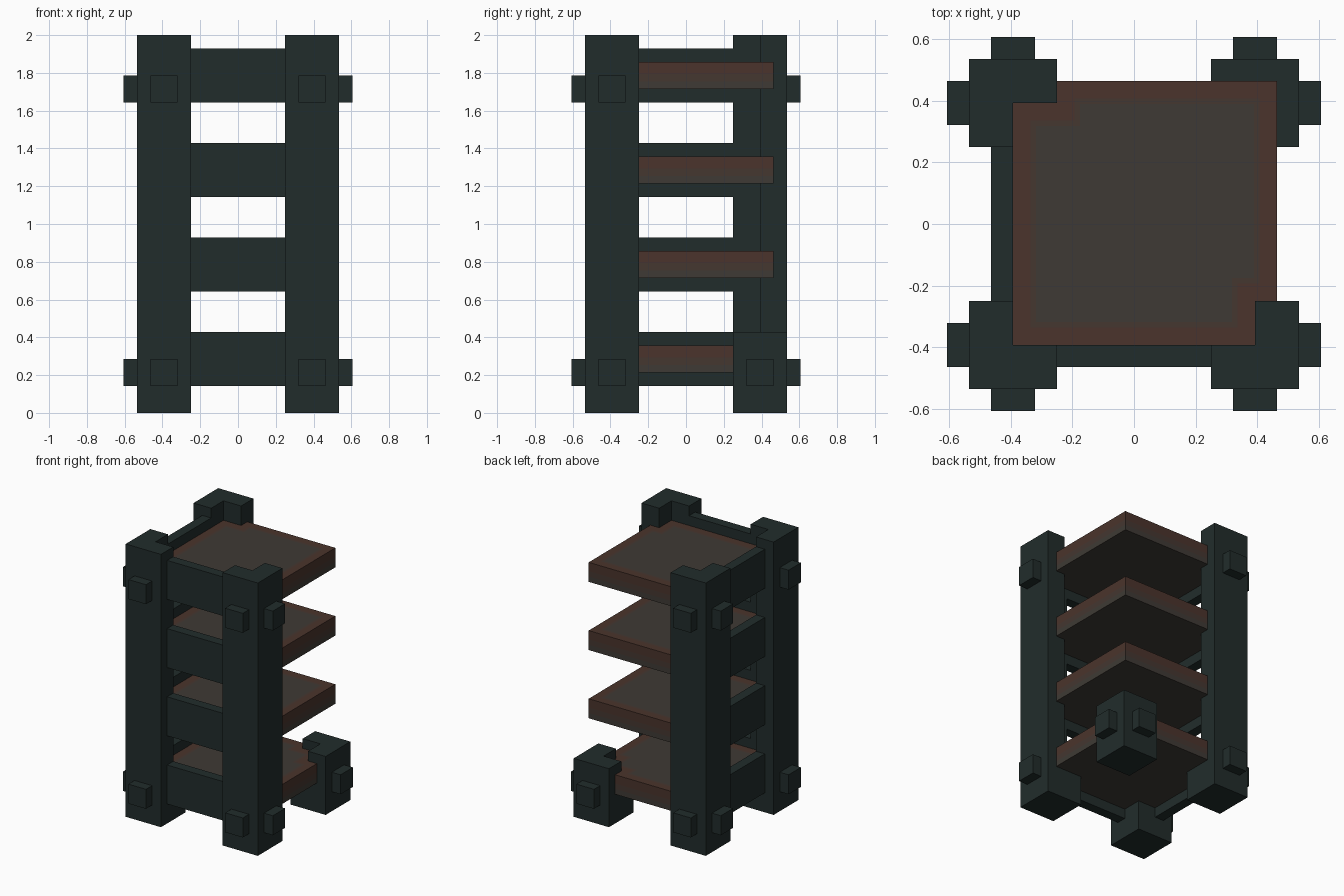
import bpy
import bmesh

if "Cube" in bpy.data.objects:
    bpy.data.objects.remove(bpy.data.objects["Cube"])

U = 2 / 28  # one modelling unit: the rack is 28 units tall


def material(name, color):
    m = bpy.data.materials.new(name)
    m.diffuse_color = (*color, 1)
    m.use_nodes = True
    m.node_tree.nodes["Principled BSDF"].inputs["Base Color"].default_value = m.diffuse_color
    return m


DARK = material("dark_slate_wood", (0.0153, 0.0252, 0.0242))
BROWN = material("red_brown_wood", (0.0690, 0.0340, 0.0250))
MID = material("mid_brown_wood", (0.0590, 0.0380, 0.0300))
GREY = material("grey_brown_wood", (0.0490, 0.0420, 0.0350))


def prism(bm, outline, levels):
    """Extrude an outline through a list of heights; return the top face."""
    rings = [[bm.verts.new((x * U, y * U, z * U)) for x, y in outline] for z in levels]
    n = len(outline)
    for low, high in zip(rings, rings[1:]):
        for i in range(n):
            j = (i + 1) % n
            bm.faces.new((low[i], low[j], high[j], high[i]))
    bm.faces.new(rings[0][::-1])
    return bm.faces.new(rings[-1])


def rect(x0, x1, y0, y1):
    return [(x0, y0), (x1, y0), (x1, y1), (x0, y1)]


def finish(bm, name, mats):
    bmesh.ops.recalc_face_normals(bm, faces=bm.faces[:])
    mesh = bpy.data.meshes.new(name)
    bm.to_mesh(mesh)
    bm.free()
    for m in mats:
        mesh.materials.append(m)
    obj = bpy.data.objects.new(name, mesh)
    bpy.context.collection.objects.link(obj)


def box(name, x0, x1, y0, y1, z0, z1):
    bm = bmesh.new()
    prism(bm, rect(x0, x1, y0, y1), [z0, z1])
    finish(bm, name, [DARK])


# Corner posts: L-shaped column on a square foot, with pegs on the outer faces
L_SHAPE = [(7.5, 7.5), (3.5, 7.5), (3.5, 5.5), (5.5, 5.5), (5.5, 3.5), (7.5, 3.5)]
POSTS = {"front_left": (-1, -1, 28), "front_right": (1, -1, 28),
         "back_left": (-1, 1, 28), "back_right": (1, 1, 6)}
for place, (sx, sy, height) in POSTS.items():
    bm = bmesh.new()
    prism(bm, [(x * sx, y * sy) for x, y in L_SHAPE], [0, height])
    prism(bm, [(x * sx, y * sy) for x, y in rect(3.5, 5.5, 3.5, 5.5)], [0, 3])
    finish(bm, place + "_post", [DARK])
    for label, z in (("lower", 2), ("upper", 23)):
        if z < height:
            box(f"{place}_{label}_side_peg", 7.5 * sx, 8.5 * sx, 4.5 * sy, 6.5 * sy, z, z + 2)
            box(f"{place}_{label}_end_peg", 4.5 * sx, 6.5 * sx, 7.5 * sy, 8.5 * sy, z, z + 2)


def shelf(name, outline, z):
    bm = bmesh.new()
    top = prism(bm, outline, [z, z + 0.55, z + 1.1, z + 2])
    bmesh.ops.recalc_face_normals(bm, faces=bm.faces[:])
    # side bands fade from brown at the top to grey at the bottom
    for f in bm.faces:
        h = f.calc_center_median().z / U - z
        f.material_index = 0 if h > 1.1 else 1 if h > 0.55 else 2
    # brown rim, thin transition ring and grey centre
    bmesh.ops.inset_region(bm, faces=[top], thickness=0.8 * U, use_even_offset=True)
    ring = bmesh.ops.inset_region(bm, faces=[top], thickness=0.25 * U, use_even_offset=True)
    for f in ring["faces"]:
        f.material_index = 1
    top.material_index = 2
    finish(bm, name, [BROWN, MID, GREY])


# Shelves, cut around the posts, with a front and a left board at each level
FRONT = [(-5.5, -5.5), (5.5, -5.5), (5.5, -3.5), (6.5, -3.5)]
FREE_CORNER = [(6.5, 6.5)]
POST_CORNER = [(6.5, 3.5), (5.5, 3.5), (5.5, 5.5), (3.5, 5.5), (3.5, 6.5)]
BACK = [(-3.5, 6.5), (-3.5, 5.5), (-5.5, 5.5)]
for i in range(4):
    z = 2 + 7 * i
    shelf(f"shelf_{i + 1}", FRONT + (FREE_CORNER if i else POST_CORNER) + BACK, z + 1)
    box(f"front_board_{i + 1}", -3.5, 3.5, -6.5, -5.5, z, z + 4)
    box(f"left_board_{i + 1}", -6.5, -5.5, -3.5, 3.5, z, z + 4)
